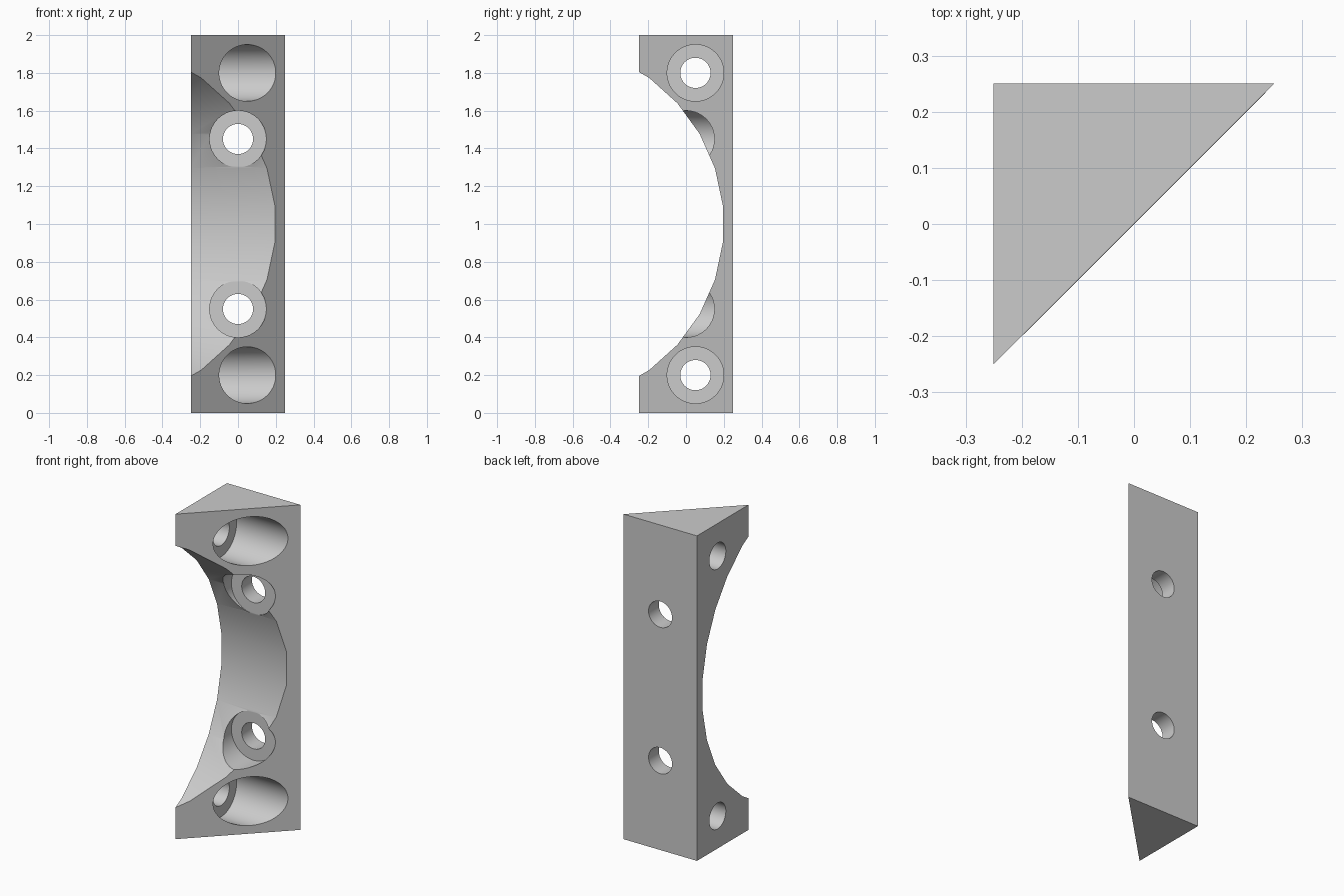
import bpy
import bmesh
from math import sin, cos, radians
from mathutils import Vector

if "Cube" in bpy.data.objects:
    bpy.data.objects.remove(bpy.data.objects["Cube"], do_unlink=True)

grey = bpy.data.materials.new("plain grey")
grey.use_nodes = True
grey.diffuse_color = (0.6, 0.6, 0.6, 1)
grey.node_tree.nodes["Principled BSDF"].inputs["Base Color"].default_value = (0.6, 0.6, 0.6, 1)


def prism(name, outline, sweep):
    """Solid made by sweeping a flat outline along a vector."""
    bm = bmesh.new()
    face = bm.faces.new([bm.verts.new(p) for p in outline])
    swept = bmesh.ops.extrude_face_region(bm, geom=[face], use_keep_orig=True)
    moved = [g for g in swept["geom"] if isinstance(g, bmesh.types.BMVert)]
    bmesh.ops.translate(bm, verts=moved, vec=Vector(sweep))
    bmesh.ops.recalc_face_normals(bm, faces=bm.faces)
    mesh = bpy.data.meshes.new(name)
    bm.to_mesh(mesh)
    bm.free()
    mesh.materials.append(grey)
    obj = bpy.data.objects.new(name, mesh)
    bpy.context.collection.objects.link(obj)
    return obj


def ring(radius, sides, u, v):
    """Points of a circle in the plane's two coordinates."""
    angles = [radians(360 * (i + 0.5) / sides) for i in range(sides)]
    return [(u + radius * cos(a), v + radius * sin(a)) for a in angles]


def cut(body, cutter):
    mod = body.modifiers.new("cut", "BOOLEAN")
    mod.operation = "DIFFERENCE"
    mod.solver = "EXACT"
    mod.object = cutter
    cutter.hide_render = True
    bpy.context.view_layer.objects.active = body
    bpy.ops.object.modifier_apply(modifier=mod.name)
    bpy.data.objects.remove(cutter, do_unlink=True)


# Triangular corner block
H = 0.25
block = prism("corner_bracket", [(-H, H, 0), (-H, -H, 0), (H, H, 0)], (0, 0, 2))

# Wide arch through the slanted face
arch = [(-1, y, z) for y, z in ring(0.955, 30, -0.755, 1)]
cut(block, prism("arch_cutter", arch, (2, 0, 0)))

# Counterbored screw holes: side pair along x, back pair along y
HOLE, BORE, FLOOR = 0.08, 0.15, 0.15
for z in (0.2, 1.8):
    for radius, start in ((BORE, -FLOOR), (HOLE, -0.5)):
        pts = [(start, y, h) for y, h in ring(radius, 64, 0.05, z)]
        cut(block, prism("side_hole_cutter", pts, (1.2, 0, 0)))
for z in (0.55, 1.45):
    for radius, start in ((BORE, FLOOR), (HOLE, 0.5)):
        pts = [(x, start, h) for x, h in ring(radius, 64, 0, z)]
        cut(block, prism("back_hole_cutter", pts, (0, -1.2, 0)))

# Smooth bores, crisp edges
bpy.ops.object.select_all(action="DESELECT")
block.select_set(True)
bpy.context.view_layer.objects.active = block
bpy.ops.object.shade_smooth_by_angle(angle=radians(30))
